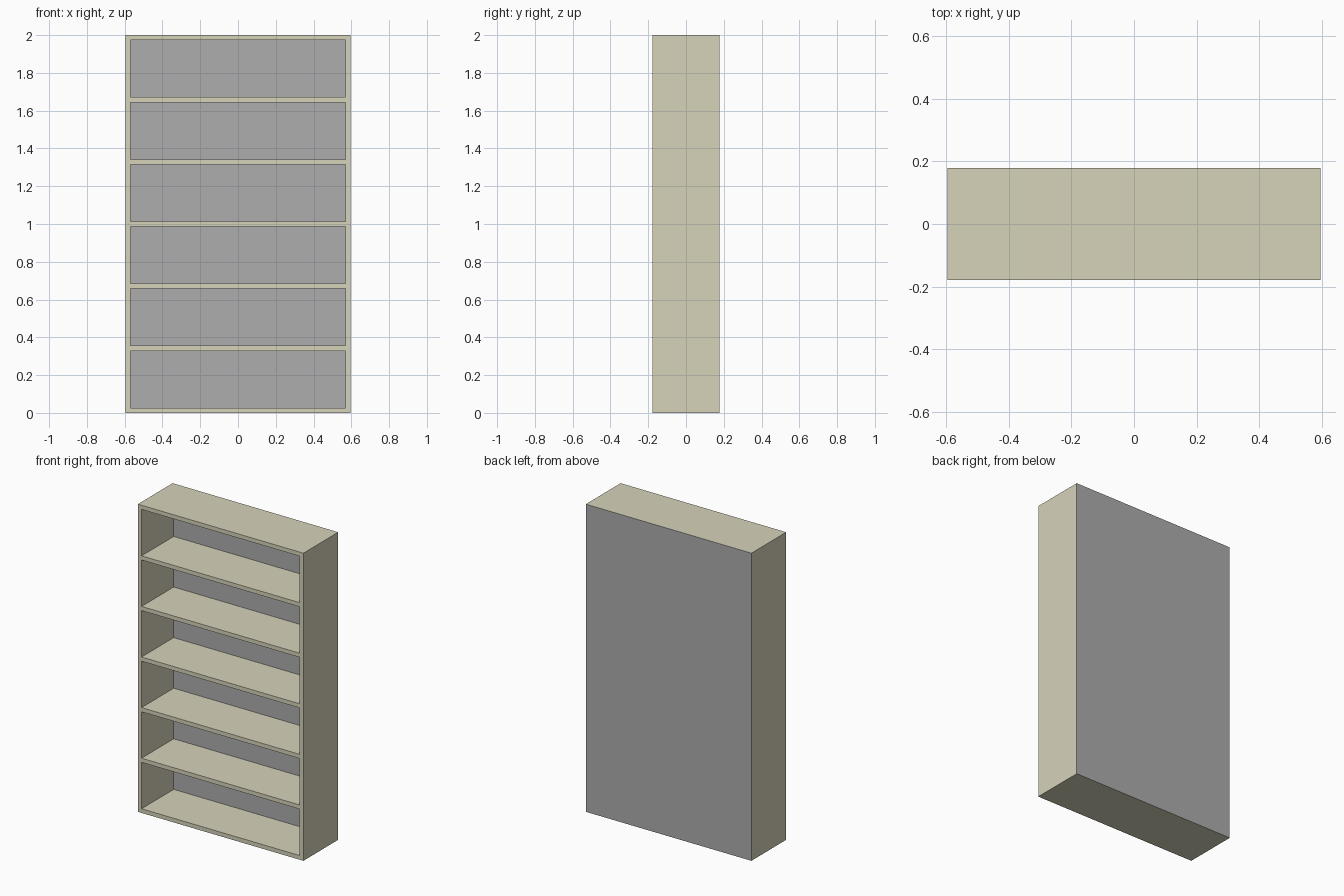
import bpy, bmesh
from mathutils import Vector

if "Cube" in bpy.data.objects:
    bpy.data.objects.remove(bpy.data.objects["Cube"])

W, D, H, T = 1.191, 0.357, 2.0, 0.027   # width, depth, height, board thickness
BAYS = 6


def material(name, rgb):
    m = bpy.data.materials.new(name)
    m.diffuse_color = (*rgb, 1)
    m.use_nodes = True
    m.node_tree.nodes["Principled BSDF"].inputs["Base Color"].default_value = m.diffuse_color
    return m


cream = material("cream_board", (0.67, 0.65, 0.49))
grey = material("grey_back", (0.42, 0.42, 0.42))


def box(bm, size, centre):
    verts = bmesh.ops.create_cube(bm, size=1)["verts"]
    bmesh.ops.scale(bm, vec=size, verts=verts)
    bmesh.ops.translate(bm, vec=centre, verts=verts)


def finish(bm, name, mats):
    bmesh.ops.recalc_face_normals(bm, faces=bm.faces)
    mesh = bpy.data.meshes.new(name)
    bm.to_mesh(mesh)
    bm.free()
    for m in mats:
        mesh.materials.append(m)
    ob = bpy.data.objects.new(name, mesh)
    bpy.context.collection.objects.link(ob)
    return ob


# Cabinet shell: box hollowed from the front, back panel grey inside and out
bm = bmesh.new()
box(bm, (W, D, H), (0, 0, H / 2))
bm.normal_update()
front = next(f for f in bm.faces if f.normal.y < -0.9)
back = next(f for f in bm.faces if f.normal.y > 0.9)
bmesh.ops.inset_region(bm, faces=[front], thickness=T, use_even_offset=True)
inner = bmesh.ops.extrude_discrete_faces(bm, faces=[front])["faces"][0]
bmesh.ops.translate(bm, vec=Vector((0, D - T, 0)), verts=inner.verts)
inner.material_index = back.material_index = 1
finish(bm, "cabinet", [cream, grey])

# Shelves: evenly spaced between the side boards
pitch = (H - T) / BAYS
for i in range(1, BAYS):
    bm = bmesh.new()
    box(bm, (W - 2 * T, D - T, T), (0, -T / 2, i * pitch + T / 2))
    finish(bm, f"shelf_{i}", [cream])
